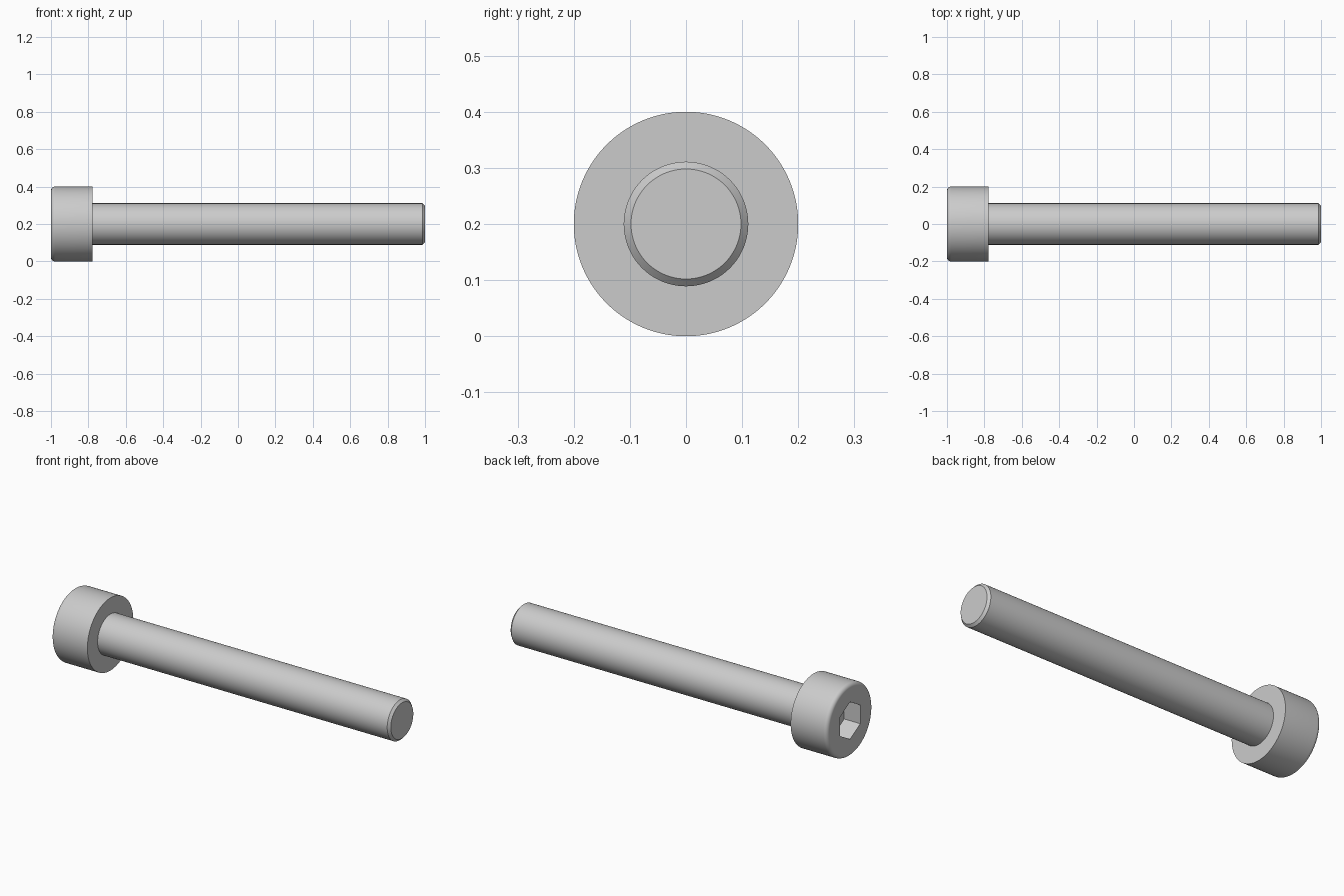
import bpy, bmesh, math
from mathutils import Matrix, Vector

if "Cube" in bpy.data.objects:
    bpy.data.objects.remove(bpy.data.objects["Cube"])

HEAD_R, SHAFT_R, AXIS_Z = 0.2, 0.111, 0.2
FILLET, HEAD_END, CHAMFER = 0.022, -0.778, 0.013
SOCKET_R, SOCKET_DEPTH = 0.1026, 0.098


def revolve(name, profile, steps=128):
    """Spin (x, radius) points about the x axis at AXIS_Z."""
    bm = bmesh.new()
    verts = [bm.verts.new((x, 0, r)) for x, r in profile]
    edges = [bm.edges.new(p) for p in zip(verts, verts[1:])]
    bmesh.ops.spin(bm, geom=verts + edges, axis=(1, 0, 0), cent=(0, 0, 0),
                   angle=math.tau, steps=steps, use_duplicate=False)
    bmesh.ops.remove_doubles(bm, verts=bm.verts, dist=1e-5)
    # flat end caps
    bmesh.ops.holes_fill(bm, edges=[e for e in bm.edges if e.is_boundary], sides=0)
    bmesh.ops.recalc_face_normals(bm, faces=bm.faces)
    bmesh.ops.translate(bm, verts=bm.verts, vec=Vector((0, 0, AXIS_Z)))
    return to_object(name, bm)


def to_object(name, bm):
    mesh = bpy.data.meshes.new(name)
    bm.to_mesh(mesh)
    bm.free()
    obj = bpy.data.objects.new(name, mesh)
    bpy.context.collection.objects.link(obj)
    return obj


# Screw body: rounded head rim, shoulder, shaft and chamfered tip
rim = [(-1 + FILLET * (1 - math.sin(a)), HEAD_R - FILLET * (1 - math.cos(a)))
       for a in (math.pi / 2 * (1 - i / 8) for i in range(9))]
screw = revolve("socket_head_screw", rim + [
    (HEAD_END, HEAD_R), (HEAD_END, SHAFT_R),
    (1 - CHAMFER, SHAFT_R), (1, SHAFT_R - CHAMFER)])

# Hexagonal socket with a corner pointing up
bm = bmesh.new()
bmesh.ops.create_cone(bm, cap_ends=True, segments=6, radius1=SOCKET_R,
                      radius2=SOCKET_R, depth=2 * SOCKET_DEPTH)
corner = max(bm.verts, key=lambda v: v.co.x).co
turn = Matrix.Rotation(-math.atan2(corner.y, corner.x), 4, 'Z')
bmesh.ops.transform(bm, verts=bm.verts, matrix=Matrix.Translation((-1, 0, AXIS_Z))
                    @ Matrix.Rotation(-math.pi / 2, 4, 'Y') @ turn)
cutter = to_object("socket_cutter", bm)
cutter.hide_render = True

cut = screw.modifiers.new("socket", 'BOOLEAN')
cut.operation, cut.solver, cut.object = 'DIFFERENCE', 'EXACT', cutter
bpy.context.view_layer.objects.active = screw
screw.select_set(True)
bpy.ops.object.modifier_apply(modifier=cut.name)
bpy.data.objects.remove(cutter)

bpy.ops.object.shade_smooth_by_angle(angle=math.radians(30))
